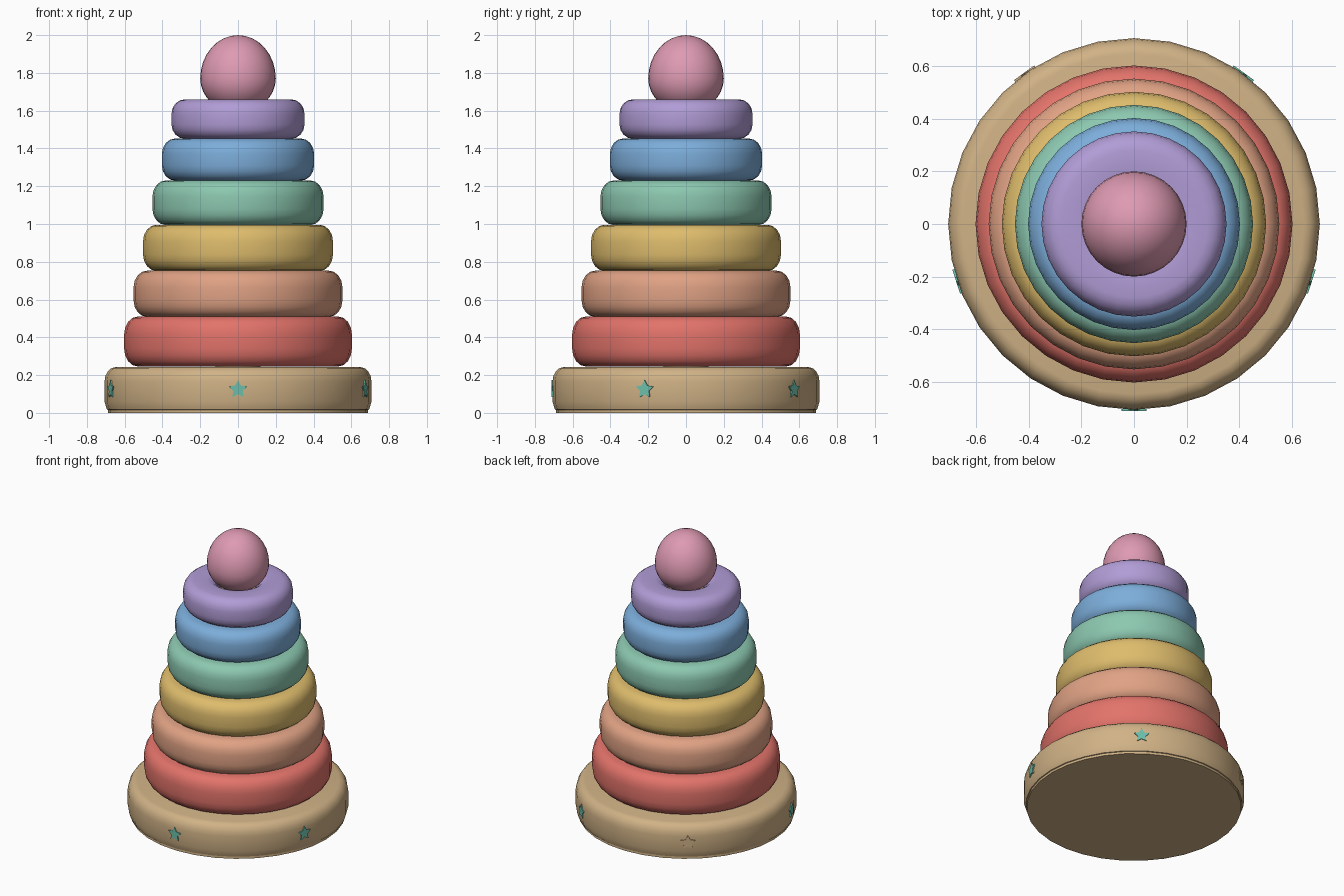
import bpy, bmesh, math

if "Cube" in bpy.data.objects:
    bpy.data.objects.remove(bpy.data.objects["Cube"])

def lin(c):
    return c / 12.92 if c <= 0.04045 else ((c + 0.055) / 1.055) ** 2.4

def material(name, r, g, b):
    m = bpy.data.materials.new(name)
    m.diffuse_color = (lin(r / 255), lin(g / 255), lin(b / 255), 1)
    m.use_nodes = True
    m.node_tree.nodes["Principled BSDF"].inputs["Base Color"].default_value = m.diffuse_color
    return m

wood = material("wood_tan", 208, 178, 134)
teal = material("star_teal", 108, 190, 170)
pink = material("pink", 222, 154, 178)
SEG = 32

def finish(bm, name, mat, smooth=True):
    bmesh.ops.remove_doubles(bm, verts=bm.verts, dist=1e-5)
    bmesh.ops.recalc_face_normals(bm, faces=bm.faces)
    me = bpy.data.meshes.new(name)
    bm.to_mesh(me)
    bm.free()
    ob = bpy.data.objects.new(name, me)
    bpy.context.collection.objects.link(ob)
    me.materials.append(mat)
    if smooth:
        bpy.ops.object.select_all(action='DESELECT')
        ob.select_set(True)
        bpy.context.view_layer.objects.active = ob
        bpy.ops.object.shade_smooth_by_angle(angle=math.radians(40))
    return ob

def lathe(name, profile, mat, closed=False):
    """Spin an (r, z) profile around the z axis."""
    bm = bmesh.new()
    vs = [bm.verts.new((r, 0, z)) for r, z in profile]
    pairs = list(zip(vs, vs[1:])) + ([(vs[-1], vs[0])] if closed else [])
    es = [bm.edges.new(p) for p in pairs]
    bmesh.ops.spin(bm, geom=vs + es, cent=(0, 0, 0), axis=(0, 0, 1),
                   angle=math.tau, steps=SEG, use_duplicate=False)
    return finish(bm, name, mat)

def corner(cr, cz, a, b, start, n=4):
    """Quarter ellipse, counter-clockwise from the start angle."""
    return [(cr + a * math.cos(math.radians(start + 90 * i / n)),
             cz + b * math.sin(math.radians(start + 90 * i / n))) for i in range(n + 1)]

# base disc with a small foot underneath
lathe("base", [(0, 0), (0.688, 0), (0.688, 0.016), (0.694, 0.018)]
      + corner(0.677, 0.06, 0.03, 0.042, -45, 2)[:2]
      + corner(0.647, 0.165, 0.06, 0.078, 0) + [(0, 0.243)], wood)

# centre post, hidden inside the rings
lathe("post", [(0, 0.2), (0.12, 0.2), (0.12, 1.62), (0, 1.62)], wood)

# stacked rings: name, outer radius, bottom, top, colour
rings = [("red", 0.603, 0.246, 0.510, (226, 115, 106)),
         ("orange", 0.553, 0.508, 0.753, (224, 162, 132)),
         ("yellow", 0.503, 0.751, 0.996, (222, 188, 108)),
         ("green", 0.453, 0.994, 1.231, (140, 200, 176)),
         ("blue", 0.403, 1.229, 1.453, (124, 173, 218)),
         ("purple", 0.352, 1.451, 1.660, (177, 156, 214))]
INNER = 0.125
for name, r, lo, hi, col in rings:
    a, b = 0.072, (hi - lo) * 0.36
    prof = (corner(r - a, lo + b, a, b, -90) + corner(r - a, hi - b, a, b, 0)
            + corner(INNER + a, hi - b, a, b, 90) + corner(INNER + a, lo + b, a, b, 180))
    lathe(name + "_ring", prof, material(name, *col), closed=True)

# egg-shaped top knob
knob = []
for i in range(17):
    t = -math.pi / 2 + math.pi * i / 16
    knob.append((max(0, 0.2 * math.cos(t)), 1.77 + (0.23 if t > 0 else 0.18) * math.sin(t)))
knob[0], knob[-1] = (0, 1.59), (0, 2.0)
lathe("top_knob", knob, pink)

# five star plates around the base; the one at back left is plain wood
for k in range(5):
    ang = math.radians(-90 + 72 * k)
    out = (math.cos(ang), math.sin(ang))
    bm = bmesh.new()
    rims = []
    for d in (0.703, 0.711):
        rim = []
        for i in range(10):
            rad = 0.05 if i % 2 == 0 else 0.026
            t = math.pi / 2 + i * math.pi / 5
            u, z = rad * math.cos(t), 0.124 + rad * math.sin(t)
            rim.append(bm.verts.new((out[0] * d - out[1] * u, out[1] * d + out[0] * u, z)))
        rims.append(rim)
        bm.faces.new(rim)
    for i in range(10):
        j = (i + 1) % 10
        bm.faces.new((rims[0][i], rims[0][j], rims[1][j], rims[1][i]))
    finish(bm, "star_%d" % (k + 1), wood if k == 3 else teal, smooth=False)
